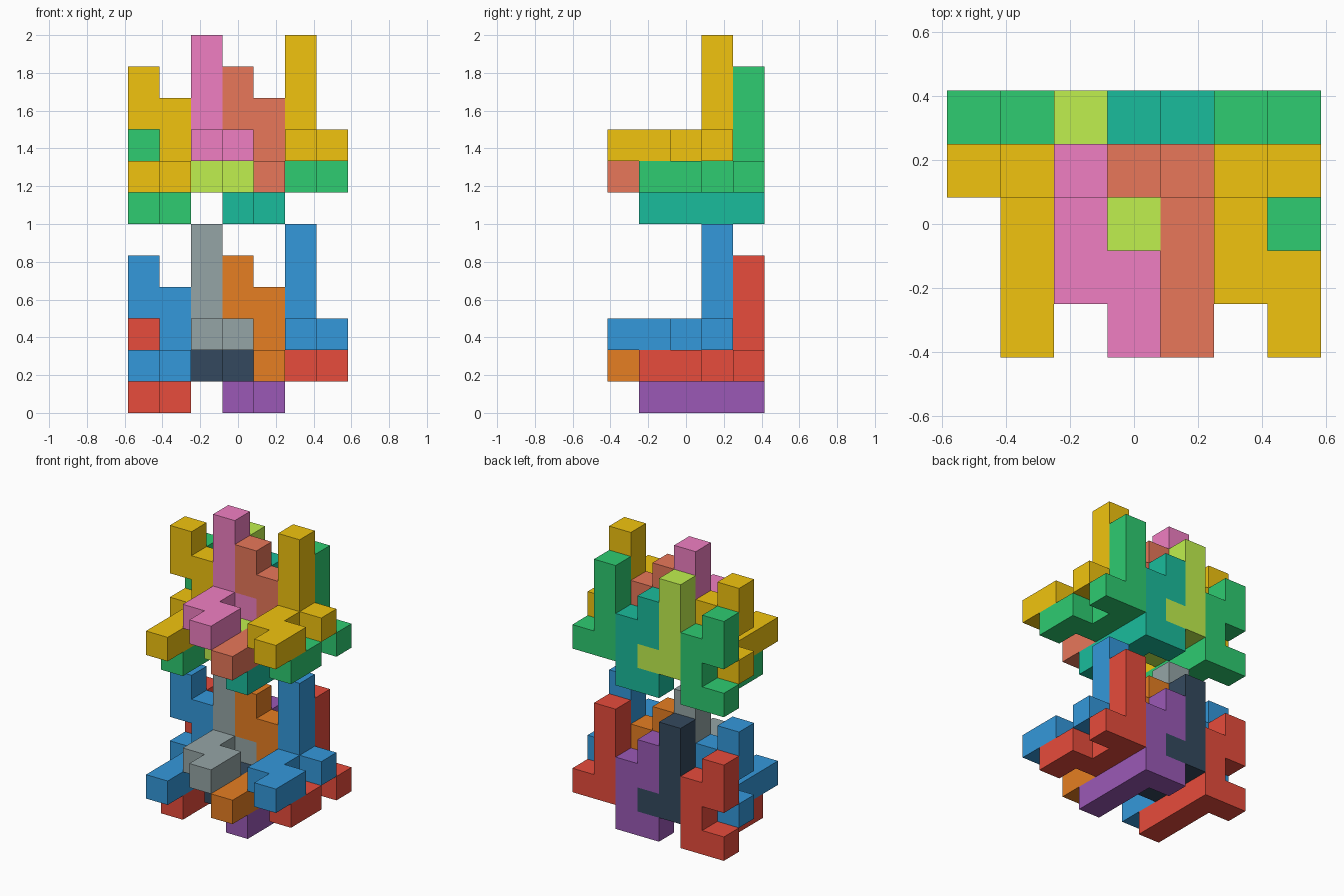
import bpy, bmesh
from mathutils import Vector

if "Cube" in bpy.data.objects:
    bpy.data.objects.remove(bpy.data.objects["Cube"])

U = 1 / 6                              # edge of one cube cell
CENTRE = Vector((3.5, 2.5, 0))         # cell grid centre

# Two cell shapes (x, y, z): a long arm on the floor plus an upright profile
HOOK = ([(1, y, 1) for y in range(4)] +
        [(0, 3, 1), (1, 3, 2), (1, 3, 3), (0, 3, 3), (0, 3, 4)])
STEP = ([(2, y, 2) for y in (1, 2, 3)] + [(3, 3, 2), (3, 1, 2), (3, 0, 2)] +
        [(2, 3, z) for z in (3, 4, 5)])

COLOURS = {
    "blue": "3498DB", "grey": "95A5A6", "orange": "E67E22", "red": "E74C3C",
    "dark": "34495E", "purple": "9B59B6", "gold": "F1C40F", "pink": "F07FC2",
    "coral": "E8775A", "green": "2ECC71", "lime": "C0F04E", "teal": "1ABC9C",
}


def material(name):
    mat = bpy.data.materials.get(name)
    if not mat:
        mat = bpy.data.materials.new(name)
        rgb = [int(COLOURS[name][i:i + 2], 16) / 255 for i in (0, 2, 4)]
        mat.diffuse_color = [((c + 0.055) / 1.055) ** 2.4 for c in rgb] + [1]
        mat.use_nodes = True
        mat.node_tree.nodes["Principled BSDF"].inputs["Base Color"].default_value = mat.diffuse_color
    return mat


def cell_piece(name, cells, shift, colour):
    """Join unit cells into one solid, keeping only the outer skin."""
    filled = set(cells)
    bm = bmesh.new()
    for cell in cells:
        mid = Vector(cell) + Vector((0.5, 0.5, 0.5))
        for axis in range(3):
            for sign in (1, -1):
                n = Vector((0, 0, 0))
                n[axis] = sign
                if tuple(int(round(c)) for c in Vector(cell) + n) in filled:
                    continue
                u = Vector((0, 0, 0))
                u[(axis + 1) % 3] = 0.5
                v = n.cross(u)
                corners = [-u - v, u - v, u + v, v - u]
                bm.faces.new([bm.verts.new((mid + n * 0.5 + c + Vector(shift) - CENTRE) * U)
                              for c in corners])
    bmesh.ops.remove_doubles(bm, verts=bm.verts, dist=1e-4)
    bmesh.ops.dissolve_limit(bm, angle_limit=0.01, verts=bm.verts, edges=bm.edges)
    mesh = bpy.data.meshes.new(name)
    bm.to_mesh(mesh)
    bm.free()
    mesh.materials.append(material(colour))
    bpy.context.collection.objects.link(bpy.data.objects.new(name, mesh))


# Each tier: front row of four pieces, and a back row nested one cell back and down
TIERS = {
    "lower": (("blue", "grey", "orange", "blue"), ("red", "dark", "purple", "red")),
    "upper": (("gold", "pink", "coral", "gold"), ("green", "lime", "teal", "green")),
}
for t, (tier, rows) in enumerate(TIERS.items()):
    for r, (row, colours) in enumerate(zip(("front", "back"), rows)):
        for i, colour in enumerate(colours):
            kind, cells = (("hook", HOOK), ("step", STEP))[i % 2]
            cell_piece(f"{tier}_{row}_{kind}_{i // 2 + 1}", cells,
                       (3 * (i // 2), r, 6 * t - r), colour)
